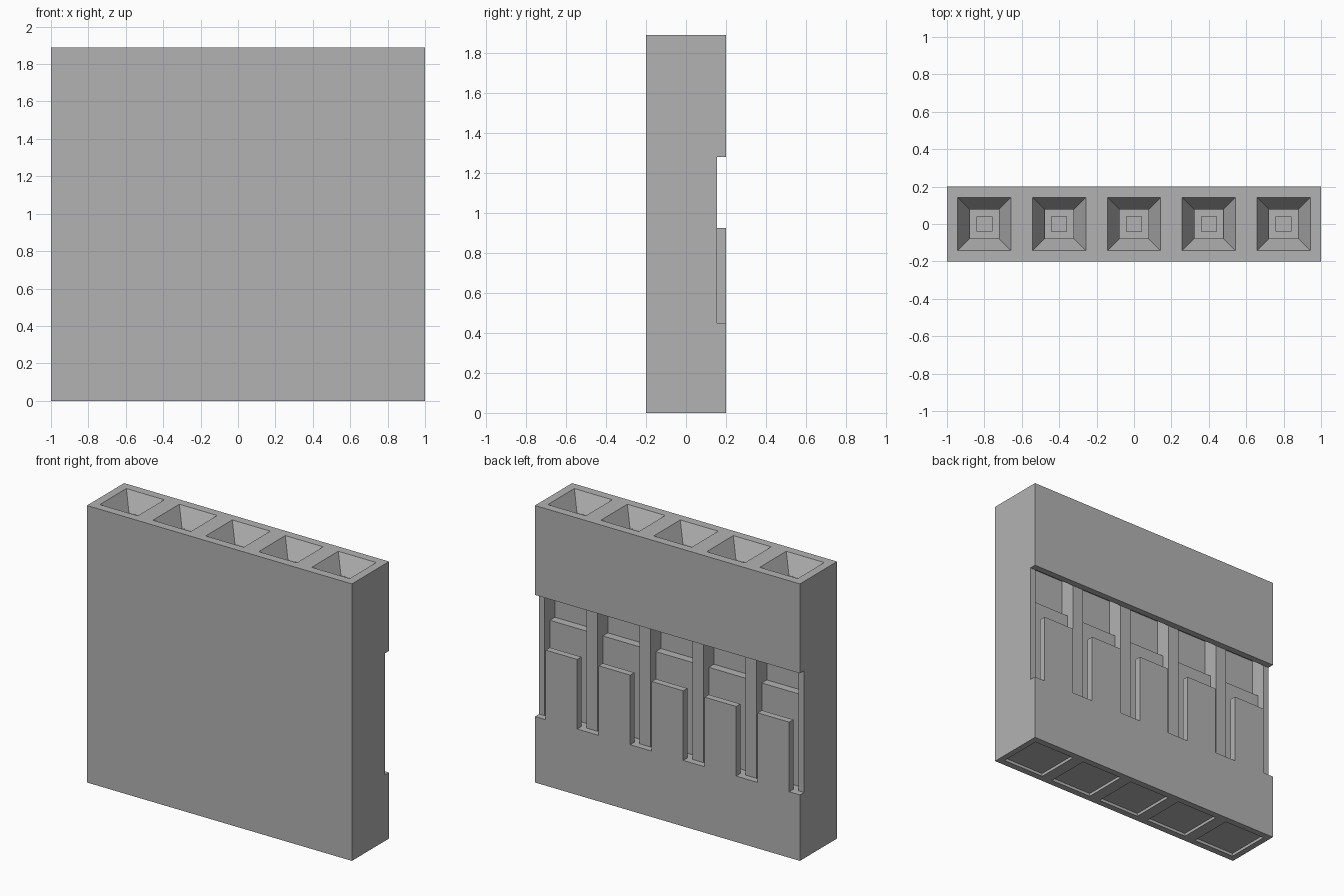
import bpy, bmesh
from mathutils import Matrix, Vector

cube = bpy.data.objects.get("Cube")
if cube:
    bpy.data.objects.remove(cube, do_unlink=True)

grey = bpy.data.materials.new("housing_grey")
grey.use_nodes = True
colour = (0.45, 0.45, 0.45, 1)
grey.diffuse_color = colour
grey.node_tree.nodes["Principled BSDF"].inputs["Base Color"].default_value = colour

PITCH = 0.4
POLES = [PITCH * i for i in range(-2, 3)]
RIBS = [PITCH * (i + 0.5) for i in range(-3, 3)]
TOP = 1.89


def block(name, centres, half, y, z, taper=1.0):
    """One box per x centre; taper scales the lower end to make a funnel."""
    bm = bmesh.new()
    for cx in centres:
        size = Vector((2 * half, y[1] - y[0], z[1] - z[0]))
        mid = Vector((cx, sum(y) / 2, sum(z) / 2))
        made = bmesh.ops.create_cube(bm, size=1)["verts"]
        for v in made:
            if v.co.z < 0:
                v.co.x *= taper
                v.co.y *= taper
        bmesh.ops.transform(bm, verts=made,
                            matrix=Matrix.Translation(mid) @ Matrix.Diagonal(size.to_4d()))
    mesh = bpy.data.meshes.new(name)
    bm.to_mesh(mesh)
    bm.free()
    mesh.materials.append(grey)
    ob = bpy.data.objects.new(name, mesh)
    bpy.context.scene.collection.objects.link(ob)
    return ob


housing = block("connector_housing", [0], 1, (-0.2, 0.2), (0, TOP))

cutters = [
    # Rear recess, and the slots that leave five tongues standing
    block("recess_cutter", [0], 1.1, (0.155, 0.3), (0.925, 1.28)),
    block("slot_cutter", RIBS, 0.081, (0.155, 0.3), (0.45, 1.0)),
    # Stepped contact cavities between the ribs
    block("lower_cavity_cutter", POLES, 0.158, (0.10, 0.155), (0.45, 1.2)),
    block("upper_cavity_cutter", POLES, 0.158, (0.045, 0.155), (1.08, 1.36)),
    # Square lead-in funnels, shafts and pin holes
    block("funnel_cutter", POLES, 0.143, (-0.143, 0.143), (TOP - 0.12, TOP), 0.54),
    block("shaft_cutter", POLES, 0.077, (-0.077, 0.077), (1.45, TOP - 0.1)),
    block("pin_hole_cutter", POLES, 0.04, (-0.04, 0.04), (1.39, 1.5)),
    # Shallow sockets underneath
    block("socket_cutter", POLES, 0.158, (-0.155, 0.155), (-0.1, 0.02)),
]

for cutter in cutters:
    mod = housing.modifiers.new(cutter.name, "BOOLEAN")
    mod.operation = "DIFFERENCE"
    mod.solver = "EXACT"
    mod.object = cutter
    cutter.hide_render = True

# Bake the cuts and drop the helpers
bpy.context.view_layer.update()
graph = bpy.context.evaluated_depsgraph_get()
result = bpy.data.meshes.new_from_object(housing.evaluated_get(graph))
housing.modifiers.clear()
housing.data = result
for cutter in cutters:
    bpy.data.objects.remove(cutter, do_unlink=True)
